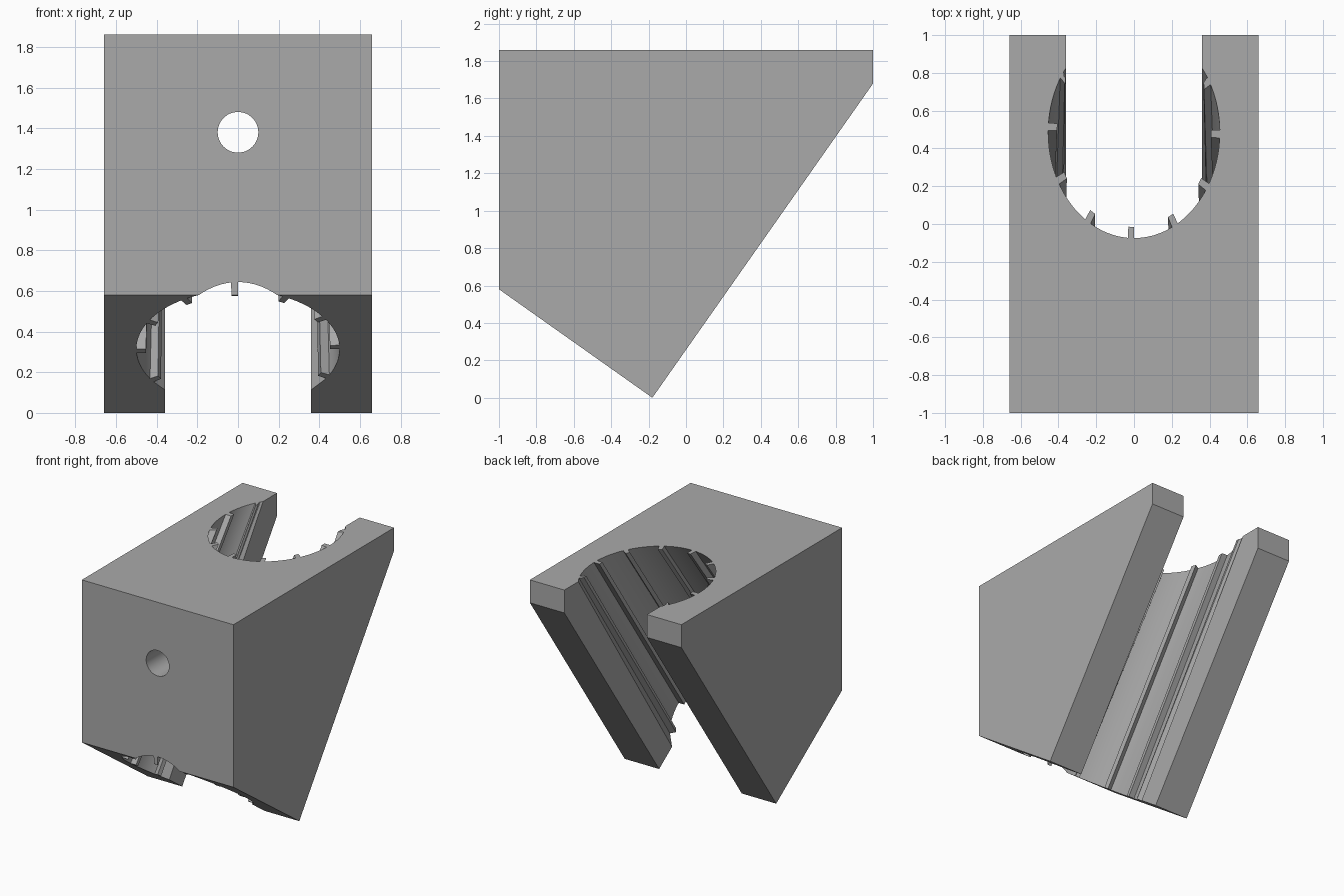
import bpy
import bmesh
from math import sin, cos, asin, pi, radians
from mathutils import Vector

cube = bpy.data.objects.get("Cube")
if cube:
    bpy.data.objects.remove(cube)

HALF_WIDTH = 0.66
SLOT = 0.36            # half width of the open slot
RIB_DEPTH, RIB_HALF = 0.047, 0.017
FOOT = Vector((0, -0.18, 0))
TOP_EDGE = Vector((0, 1, 1.68))
along = (TOP_EDGE - FOOT).normalized()       # direction of the bore
inward = Vector((0, -along.z, along.y))      # from the sloping face into the block

grey = bpy.data.materials.new("plain grey")
grey.use_nodes = True
colour = (0.4, 0.4, 0.4, 1)
grey.diffuse_color = colour
grey.node_tree.nodes["Principled BSDF"].inputs["Base Color"].default_value = colour


def loft(name, start, end):
    """Closed solid between two matching outlines."""
    bm = bmesh.new()
    a = [bm.verts.new(p) for p in start]
    b = [bm.verts.new(p) for p in end]
    bm.faces.new(a)
    bm.faces.new(b)
    for i in range(len(a)):
        j = (i + 1) % len(a)
        bm.faces.new((a[i], a[j], b[j], b[i]))
    bmesh.ops.recalc_face_normals(bm, faces=bm.faces)
    mesh = bpy.data.meshes.new(name)
    bm.to_mesh(mesh)
    bm.free()
    mesh.materials.append(grey)
    obj = bpy.data.objects.new(name, mesh)
    bpy.context.collection.objects.link(obj)
    return obj


def bore_outline(t):
    """Ribbed round bore, open to the sloping face through the slot."""
    r = 0.5 - 0.024 * t
    centre = 0.543 - 0.014 * t
    limit = pi - asin(SLOT / r)
    polar = [(-limit, r), (limit, r)]
    ribs = [radians(-2 + 30 * k) for k in range(-4, 5)]
    for rib in ribs:
        half = RIB_HALF / r
        polar += [(rib - half, r), (rib - half + 1e-5, r - RIB_DEPTH),
                  (rib + half - 1e-5, r - RIB_DEPTH), (rib + half, r)]
    for left, right in zip(ribs, ribs[1:]):
        polar += [(left + (right - left) * k / 8, r) for k in range(1, 8)]
    section = []
    for angle, radius in sorted(polar):
        u, v = radius * sin(angle), radius * cos(angle)
        if v < -0.1 and abs(u) < SLOT:
            u = SLOT if u > 0 else -SLOT
        section.append((u, centre + v))
    section += [(SLOT, -0.2), (-SLOT, -0.2)]
    return [FOOT + Vector((u, 0, 0)) + inward * v + along * t for u, v in section]


def circle(y, x=0, z=1.38, r=0.1, n=48):
    return [(x + r * cos(2 * pi * k / n), y, z + r * sin(2 * pi * k / n)) for k in range(n)]


# Wedge-shaped block
side = [(-1, 0.58), (-0.18, 0), (1, 1.68), (1, 1.86), (-1, 1.86)]
block = loft("ribbed_clamp_block",
             [(-HALF_WIDTH, y, z) for y, z in side],
             [(HALF_WIDTH, y, z) for y, z in side])

# Bore with slot, and the screw hole in the front
cutters = [loft("bore_cutter", bore_outline(-0.2), bore_outline(2.6)),
           loft("screw_hole_cutter", circle(-1.2), circle(0.2))]
bpy.context.view_layer.objects.active = block
for cutter in cutters:
    cutter.hide_render = True
    mod = block.modifiers.new("cut", 'BOOLEAN')
    mod.operation = 'DIFFERENCE'
    mod.solver = 'EXACT'
    mod.object = cutter
    bpy.ops.object.modifier_apply(modifier=mod.name)
    bpy.data.objects.remove(cutter)

# Smooth round walls, crisp edges
for obj in bpy.context.selected_objects:
    obj.select_set(False)
block.select_set(True)
bpy.ops.object.shade_smooth_by_angle(angle=radians(20))
